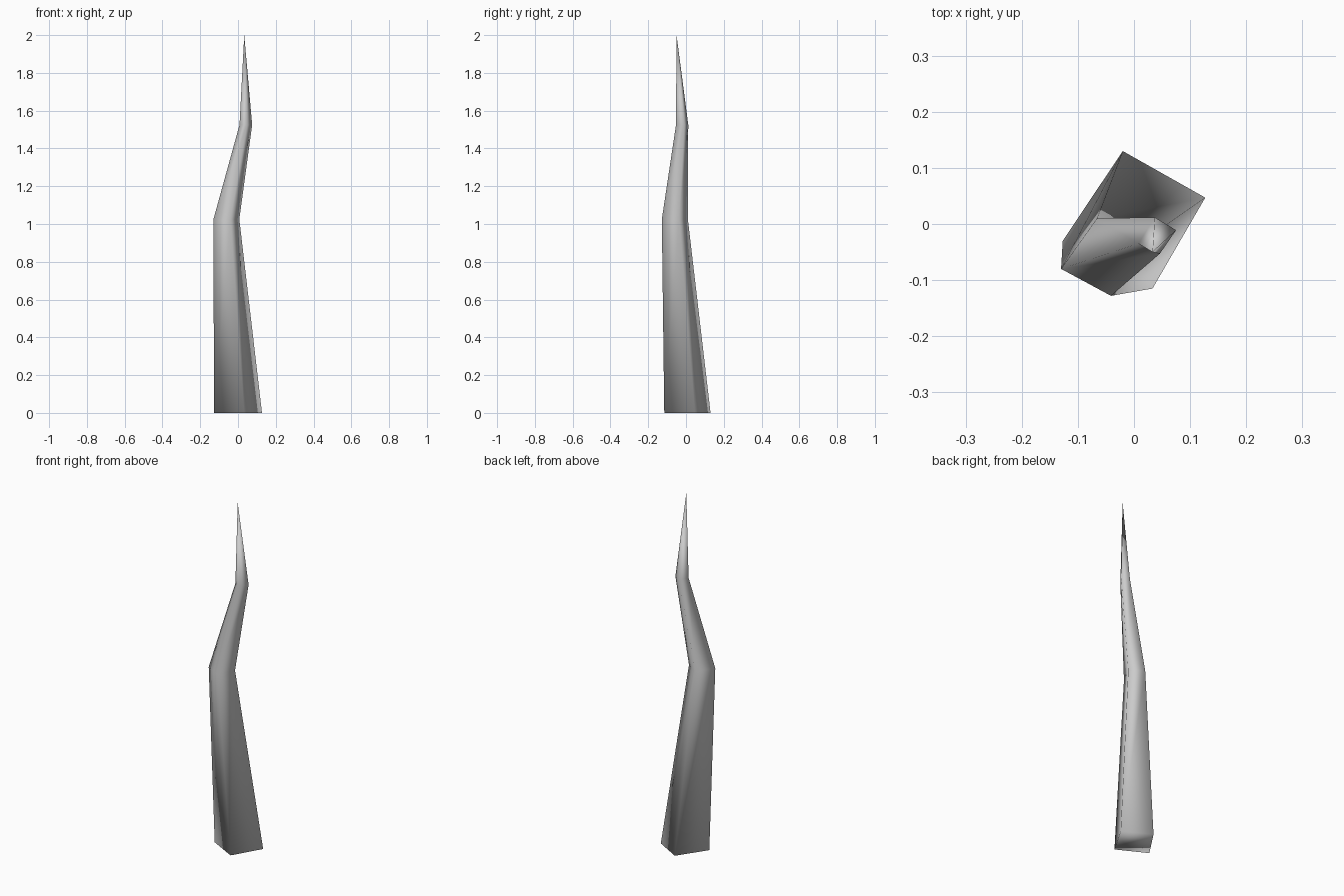
import bpy
import bmesh

cube = bpy.data.objects.get("Cube")
if cube:
    bpy.data.objects.remove(cube, do_unlink=True)

# Plain grey material
grey = bpy.data.materials.new("plain_grey")
grey.use_nodes = True
grey.diffuse_color = (0.6, 0.6, 0.6, 1)
grey.node_tree.nodes["Principled BSDF"].inputs["Base Color"].default_value = (0.6, 0.6, 0.6, 1)

# Four-cornered sections of the crooked spike: height, then corners counter-clockwise
SECTIONS = [
    (0.0, [(-0.02, 0.13), (-0.127, -0.03), (0.033, -0.115), (0.127, 0.047)]),
    (1.025, [(-0.066, 0.01), (-0.13, -0.08), (-0.041, -0.128), (0.007, -0.037)]),
    (1.525, [(0.037, 0.012), (0.008, -0.035), (0.046, -0.053), (0.075, -0.011)]),
]
TIP = (0.033, -0.05, 2.0)

bm = bmesh.new()
rings = [[bm.verts.new((x, y, z)) for x, y in corners] for z, corners in SECTIONS]
tip = bm.verts.new(TIP)

# Base, side walls and pointed end
bm.faces.new(rings[0][::-1])
for low, high in zip(rings, rings[1:]):
    for i in range(4):
        j = (i + 1) % 4
        bm.faces.new((low[i], low[j], high[j], high[i]))
for i in range(4):
    bm.faces.new((rings[-1][i], rings[-1][(i + 1) % 4], tip))

bmesh.ops.recalc_face_normals(bm, faces=bm.faces)
for face in bm.faces:
    face.smooth = True

mesh = bpy.data.meshes.new("crooked_spike")
bm.to_mesh(mesh)
bm.free()
mesh.materials.append(grey)
spike = bpy.data.objects.new("crooked_spike", mesh)
bpy.context.collection.objects.link(spike)
